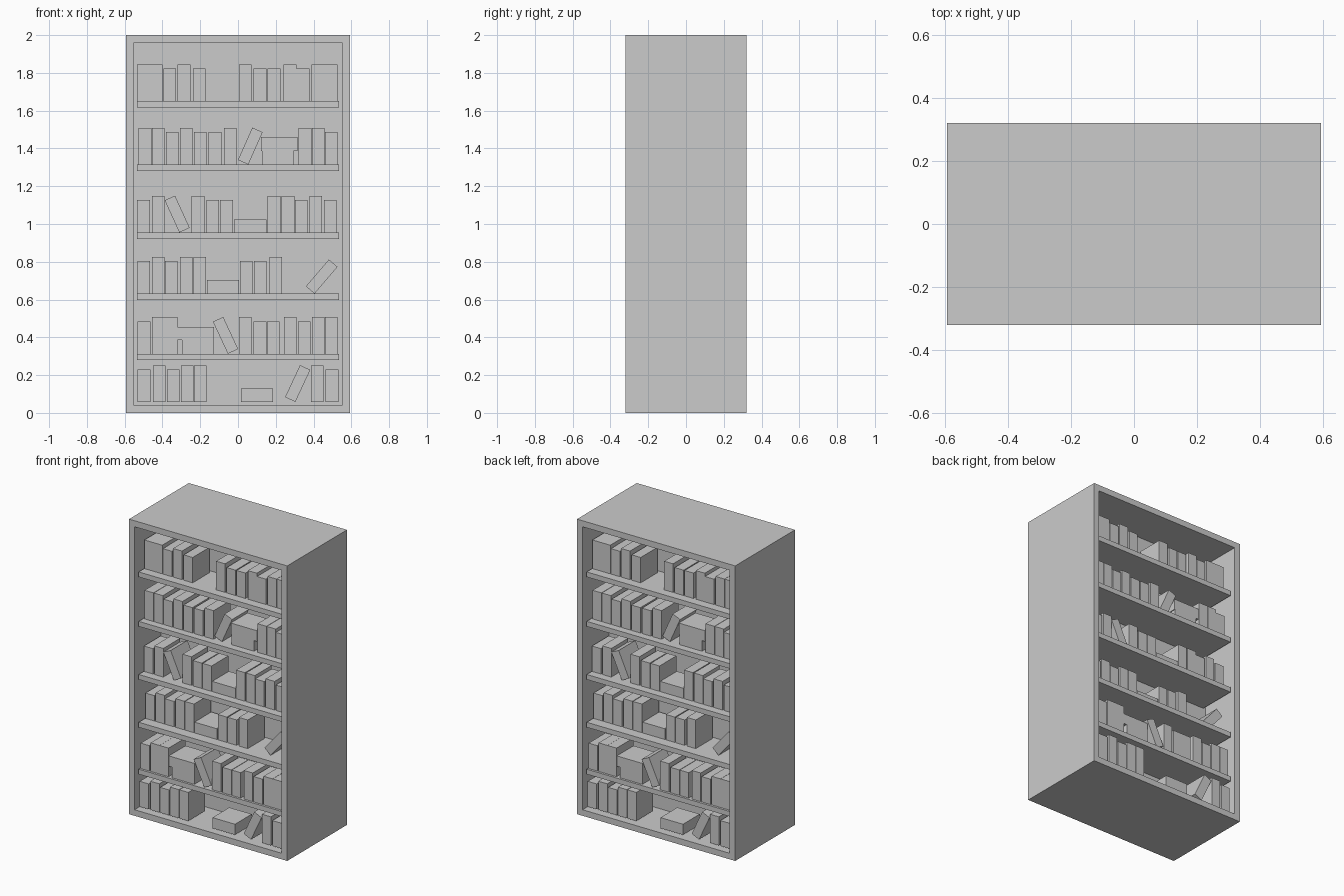
import bpy, bmesh, math
from mathutils import Matrix, Vector

if "Cube" in bpy.data.objects:
    bpy.data.objects.remove(bpy.data.objects["Cube"])

HALF_X, HALF_Y, HEIGHT = 0.593, 0.32, 2.0
FRAME, PANEL = 0.058, 0.035      # border width, half thickness of the central panel
BOOK_W, BOOK_D = 0.067, 0.18


def add_box(bm, center, size, angle=0.0):
    m = (Matrix.Translation(center) @ Matrix.Rotation(math.radians(angle), 4, 'Y')
         @ Matrix.Diagonal((*size, 1)))
    bmesh.ops.create_cube(bm, size=1, matrix=m)


def finish(bm, name, both_sides=False):
    bmesh.ops.recalc_face_normals(bm, faces=bm.faces)
    mesh = bpy.data.meshes.new(name)
    bm.to_mesh(mesh)
    bm.free()
    ob = bpy.data.objects.new(name, mesh)
    bpy.context.collection.objects.link(ob)
    if both_sides:               # the back is the front turned half way round
        back = bpy.data.objects.new(name + "_back", mesh)
        back.rotation_euler.z = math.pi
        bpy.context.collection.objects.link(back)


# Double-sided case: a block with both faces inset and pushed in to the central panel
bm = bmesh.new()
add_box(bm, (0, 0, HEIGHT / 2), (2 * HALF_X, 2 * HALF_Y, HEIGHT))
bm.normal_update()
for side in (-1, 1):
    face = next(f for f in bm.faces if f.normal.y * side > 0.9)
    bmesh.ops.inset_region(bm, faces=[face], thickness=FRAME)
    out = bmesh.ops.extrude_discrete_faces(bm, faces=[face])
    for v in out['faces'][0].verts:
        v.co.y = side * PANEL
finish(bm, "bookcase_frame")

# Shelves, given by the height of their top surface
for i, z in enumerate((0.313, 0.631, 0.955, 1.315, 1.65)):
    bm = bmesh.new()
    add_box(bm, (0, -(0.30 + PANEL) / 2, z - 0.017),
            (2 * (HALF_X - FRAME), 0.30 - PANEL, 0.034))
    finish(bm, f"shelf_{i + 1}", True)


def book_row(name, floor, setback, tall, short, flat=(), leaning=()):
    """tall/short: left edges; flat: (left, right, bottom, top); leaning: (centre, angle)"""
    bm = bmesh.new()
    y = -HALF_Y + setback + BOOK_D / 2
    for xs, h in ((tall, 0.194), (short, 0.172)):
        for x in xs:
            add_box(bm, (x + BOOK_W / 2, y, floor + h / 2), (BOOK_W, BOOK_D, h))
    for x0, x1, z0, z1 in flat:
        add_box(bm, ((x0 + x1) / 2, y, floor + (z0 + z1) / 2), (x1 - x0, BOOK_D, z1 - z0))
    for x, a in leaning:
        w, h, r = 0.06, 0.187, math.radians(abs(a))
        z = floor + (w * math.sin(r) + h * math.cos(r)) / 2
        add_box(bm, (x, y, z), (w, BOOK_D, h), a)
    finish(bm, name, True)


# Books, bottom row first
book_row("books_row_1", 0.058, 0.025,
         (-0.451, -0.303, -0.233, 0.386), (-0.531, -0.377, 0.464),
         [(0.015, 0.184, 0, 0.072)], [(0.316, 25)])
book_row("books_row_2", 0.313, 0.035,
         (-0.456, -0.388, 0.005, 0.243, 0.391, 0.460),
         (-0.531, 0.083, 0.153, 0.317),
         [(-0.297, -0.128, 0, 0.072), (-0.319, -0.128, 0.072, 0.142)], [(-0.066, -25)])
book_row("books_row_3", 0.631, 0.09,
         (-0.456, -0.308, -0.236, 0.167), (-0.533, -0.386, 0.010, 0.084),
         [(-0.165, 0.004, 0, 0.073)], [(0.443, 40.5)])
book_row("books_row_4", 0.955, 0.075,
         (-0.456, -0.245, 0.157, 0.231, 0.379),
         (-0.534, -0.167, -0.094, 0.301, 0.455),
         [(-0.022, 0.152, 0, 0.069)], [(-0.322, -24.5)])
book_row("books_row_5", 1.315, 0.07,
         (-0.526, -0.456, -0.308, -0.075, 0.321, 0.391),
         (-0.382, -0.234, -0.155, 0.460),
         [(0.126, 0.295, 0, 0.072), (0.121, 0.316, 0.072, 0.145)], [(0.065, 24)])
book_row("books_row_6", 1.65, 0.08,
         (-0.534, -0.467, -0.319, 0.004, 0.242, 0.390, 0.459),
         (-0.395, -0.239, 0.083, 0.157, 0.311))
